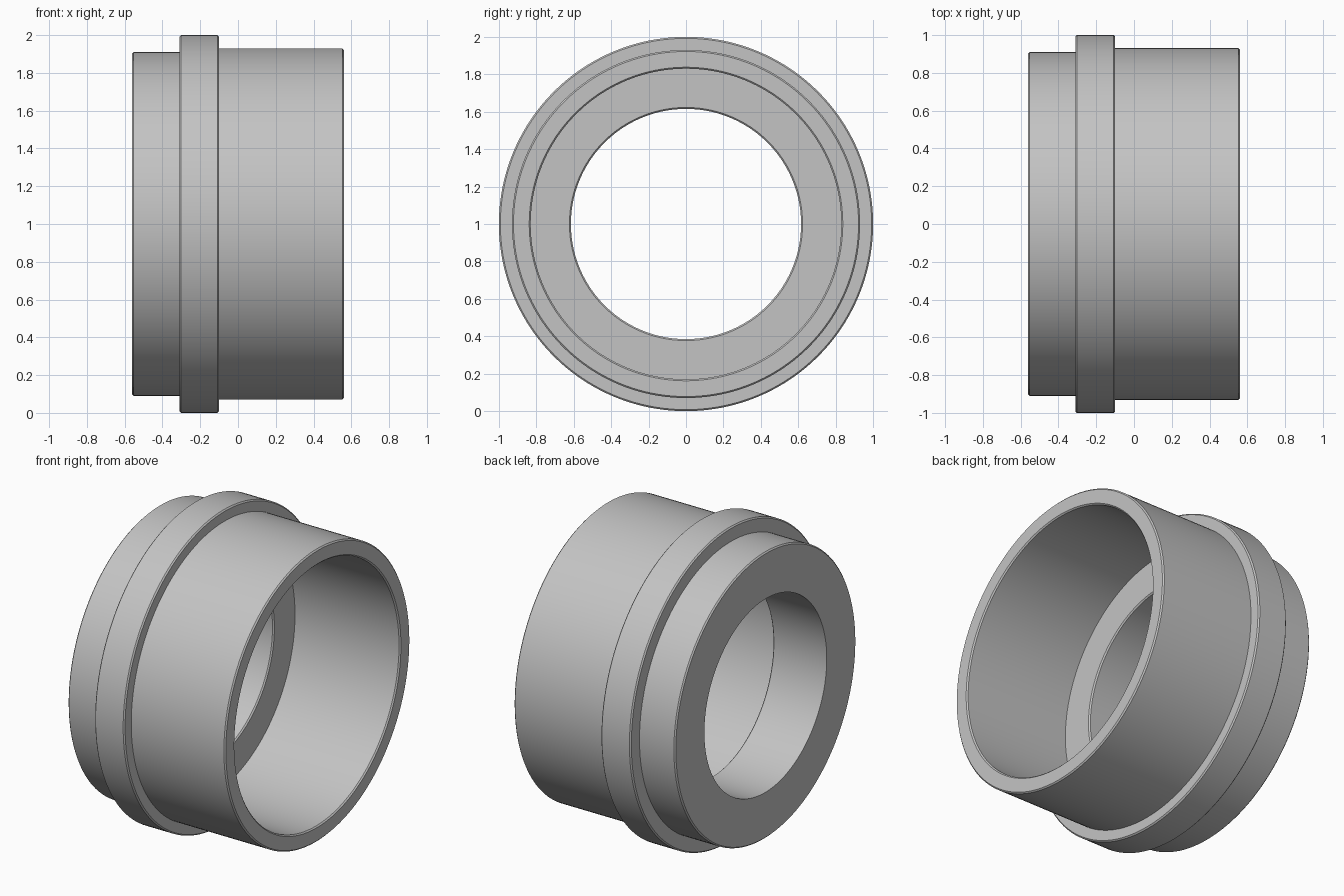
import bpy
import bmesh
from math import tau
from mathutils import Vector

cube = bpy.data.objects.get("Cube")
if cube:
    bpy.data.objects.remove(cube, do_unlink=True)

CHAMFER = 0.008
SEGMENTS = 160

# Single plain grey finish
grey = bpy.data.materials.new("plain_grey")
grey.use_nodes = True
colour = (0.55, 0.55, 0.55, 1)
grey.diffuse_color = colour
grey.node_tree.nodes["Principled BSDF"].inputs["Base Color"].default_value = colour

# Half section of the sleeve: (x, radius, chamfered corner)
section = [
    (-0.56, 0.615, False),
    (-0.56, 0.91, True),    # short spigot
    (-0.31, 0.91, False),
    (-0.31, 1.0, True),     # collar
    (-0.10, 1.0, True),
    (-0.10, 0.93, False),
    (0.56, 0.93, True),     # long socket
    (0.56, 0.83, True),
    (-0.18, 0.83, False),   # inner shoulder
    (-0.18, 0.615, True),
]


def chamfered(points):
    """Replace each marked corner with two points, one along each edge."""
    result = []
    for i, (x, r, cut) in enumerate(points):
        corner = Vector((x, 0, r))
        if not cut:
            result.append(corner)
            continue
        for other in (points[i - 1], points[(i + 1) % len(points)]):
            along = Vector((other[0], 0, other[1])) - corner
            result.append(corner + along.normalized() * CHAMFER)
    return result


def lathe(name, points, material):
    """Revolve a closed section around the x axis."""
    bm = bmesh.new()
    verts = [bm.verts.new(p) for p in points]
    edges = [bm.edges.new((v, verts[(i + 1) % len(verts)]))
             for i, v in enumerate(verts)]
    bmesh.ops.spin(bm, geom=verts + edges, cent=(0, 0, 0), axis=(1, 0, 0),
                   angle=tau, steps=SEGMENTS, use_merge=False)
    bmesh.ops.remove_doubles(bm, verts=bm.verts, dist=0.0005)
    bmesh.ops.recalc_face_normals(bm, faces=bm.faces)
    mesh = bpy.data.meshes.new(name)
    bm.to_mesh(mesh)
    bm.free()
    mesh.materials.append(material)
    obj = bpy.data.objects.new(name, mesh)
    bpy.context.collection.objects.link(obj)
    return obj


sleeve = lathe("collared_sleeve", chamfered(section), grey)
sleeve.location.z = 1

# Smooth round walls with crisp rims
bpy.ops.object.select_all(action="DESELECT")
sleeve.select_set(True)
bpy.context.view_layer.objects.active = sleeve
bpy.ops.object.shade_smooth_by_angle()
